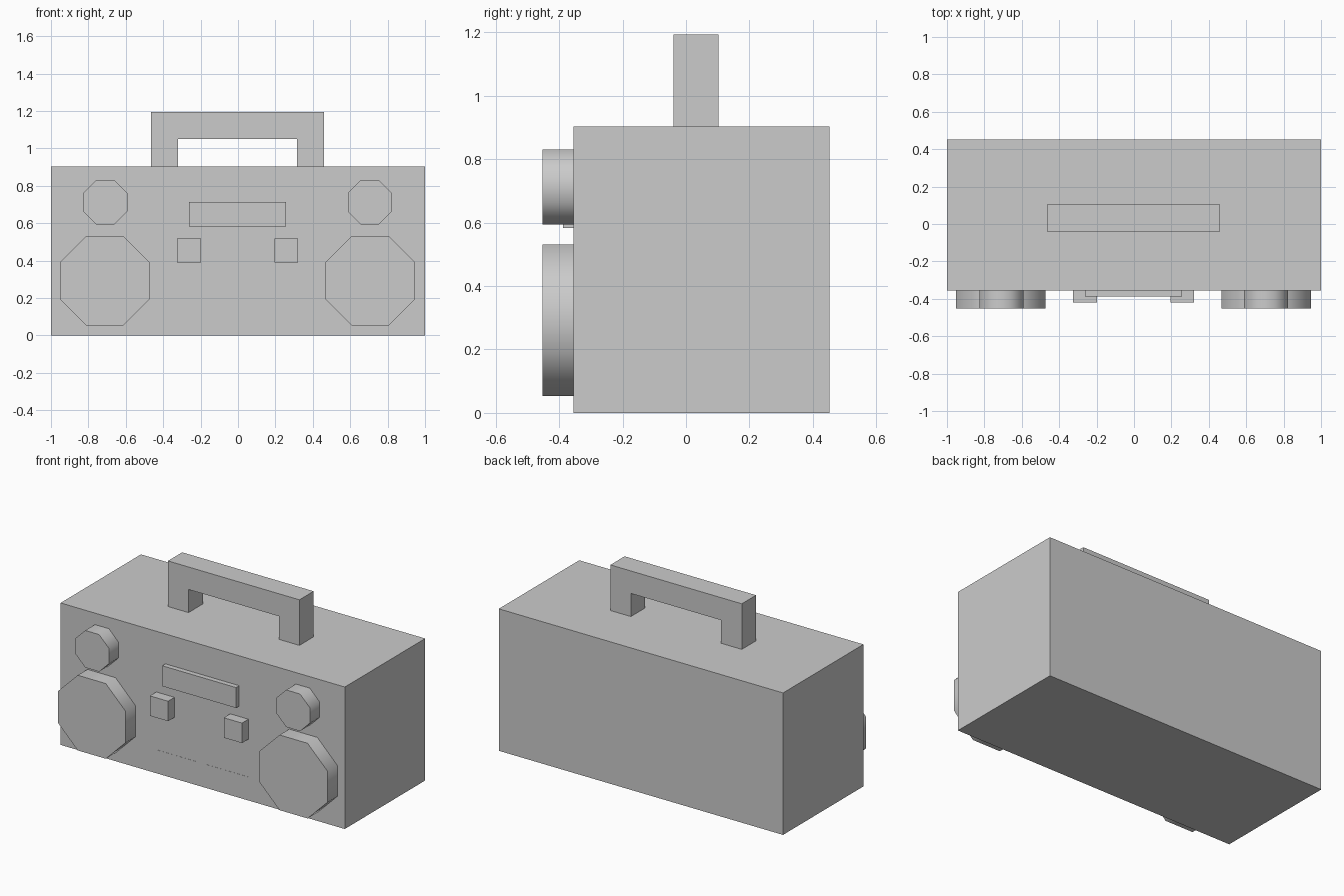
import bpy, bmesh, math

if "Cube" in bpy.data.objects:
    bpy.data.objects.remove(bpy.data.objects["Cube"])

FRONT, BACK = -0.355, 0.453


def prism(name, profile, y0, y1, smooth=False):
    """Extrude an (x, z) outline from y0 back to y1."""
    bm = bmesh.new()
    face = bm.faces.new([bm.verts.new((x, y0, z)) for x, z in profile])
    ext = bmesh.ops.extrude_face_region(bm, geom=[face], use_keep_orig=True)
    for v in ext["geom"]:
        if isinstance(v, bmesh.types.BMVert):
            v.co.y = y1
    bmesh.ops.recalc_face_normals(bm, faces=bm.faces)
    mesh = bpy.data.meshes.new(name)
    bm.to_mesh(mesh)
    bm.free()
    obj = bpy.data.objects.new(name, mesh)
    bpy.context.collection.objects.link(obj)
    if smooth:
        bpy.ops.object.select_all(action='DESELECT')
        obj.select_set(True)
        bpy.context.view_layer.objects.active = obj
        bpy.ops.object.shade_smooth_by_angle(angle=math.radians(60))
    return obj


def rect(x0, x1, z0, z1):
    return [(x0, z0), (x1, z0), (x1, z1), (x0, z1)]


def octagon(cx, cz, half):
    r = half / math.cos(math.pi / 8)
    angles = [(i + 0.5) * math.pi / 4 for i in range(8)]
    return [(cx + r * math.cos(a), cz + r * math.sin(a)) for a in angles]


# Main case
prism("body", rect(-1, 1, 0, 0.903), FRONT, BACK)

# Carrying handle, one U-shaped piece
prism("handle", [(-0.465, 0.903), (-0.465, 1.193), (0.46, 1.193), (0.46, 0.903),
                 (0.316, 0.903), (0.316, 1.05), (-0.32, 1.05), (-0.32, 0.903)],
      -0.04, 0.103)

# Display strip
prism("display", rect(-0.262, 0.257, 0.583, 0.713), -0.387, FRONT)

# Speakers, knobs and flush key strips on both sides
for side, s in (("left", -1), ("right", 1)):
    prism(f"{side}_speaker", octagon(s * 0.71 - 0.002, 0.292, 0.239), -0.453, FRONT, True)
    prism(f"{side}_tweeter", octagon(s * 0.707 - 0.002, 0.712, 0.118), -0.453, FRONT, True)
    bx = s * 0.26 - 0.002
    prism(f"{side}_button", rect(bx - 0.064, bx + 0.064, 0.39, 0.517), -0.42, FRONT)
    kx = s * 0.175
    prism(f"{side}_key_strip", rect(kx - 0.145, kx + 0.145, 0.055, 0.15),
          FRONT - 0.001, FRONT + 0.02)
